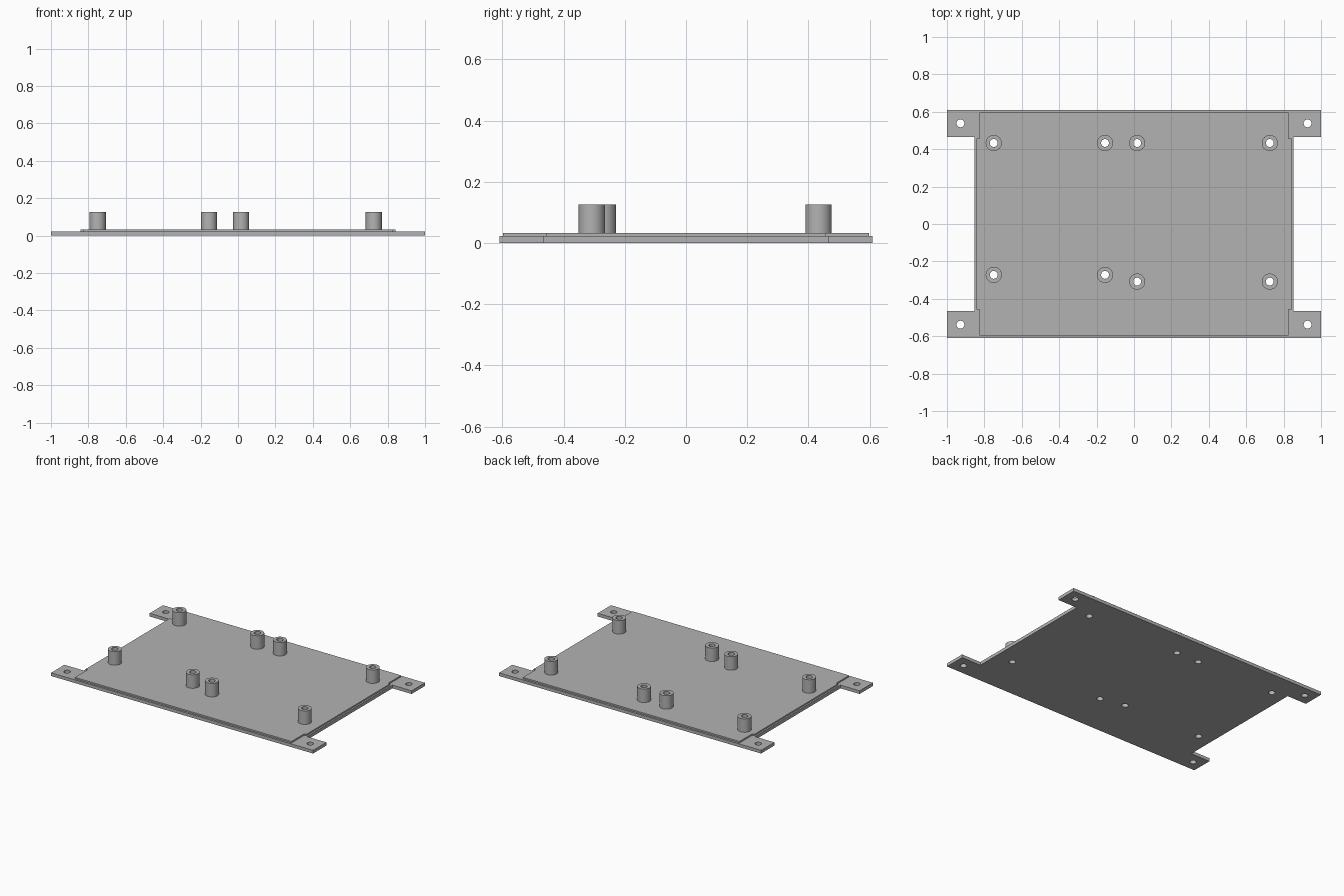
import bpy, bmesh
from math import cos, sin, pi

if "Cube" in bpy.data.objects:
    bpy.data.objects.remove(bpy.data.objects["Cube"])

grey = bpy.data.materials.new("plain grey")
grey.use_nodes = True
colour = (0.45, 0.45, 0.45, 1)
grey.diffuse_color = colour
grey.node_tree.nodes["Principled BSDF"].inputs["Base Color"].default_value = colour


def circle(centre, radius, sides=32):
    x, y = centre
    return [(x + radius * cos(2 * pi * i / sides), y + radius * sin(2 * pi * i / sides))
            for i in range(sides)]


def stepped_outline(outer_x, inner_x, half_y, step_y):
    """Outline whose half width changes from outer_x at the ends to inner_x in the middle."""
    half = [(outer_x, -half_y), (outer_x, -step_y), (inner_x, -step_y),
            (inner_x, step_y), (outer_x, step_y), (outer_x, half_y)]
    return half + [(-x, -y) for x, y in half]


def extrude_profile(name, loops, bottom, top):
    """Fill an outline with its hole loops and extrude it upward."""
    bm = bmesh.new()
    edges = []
    for loop in loops:
        verts = [bm.verts.new((x, y, bottom)) for x, y in loop]
        edges += [bm.edges.new((v, verts[i - 1])) for i, v in enumerate(verts)]
    bmesh.ops.triangle_fill(bm, edges=edges, use_beauty=True)
    result = bmesh.ops.extrude_face_region(bm, geom=bm.faces[:], use_keep_orig=True)
    raised = [g for g in result["geom"] if isinstance(g, bmesh.types.BMVert)]
    bmesh.ops.translate(bm, verts=raised, vec=(0, 0, top - bottom))
    bmesh.ops.recalc_face_normals(bm, faces=bm.faces[:])
    mesh = bpy.data.meshes.new(name)
    bm.to_mesh(mesh)
    bm.free()
    mesh.materials.append(grey)
    obj = bpy.data.objects.new(name, mesh)
    bpy.context.collection.objects.link(obj)
    bpy.ops.object.select_all(action="DESELECT")
    obj.select_set(True)
    bpy.context.view_layer.objects.active = obj
    bpy.ops.object.shade_smooth_by_angle()
    return obj


HOLE = 0.021
BASE_TOP, PANEL_TOP, POST_TOP = 0.022, 0.032, 0.125

# Post positions: a back row, and a front row that differs between the two groups
posts = []
for columns, front_y in (((-0.75, -0.155), -0.272), ((0.017, 0.726), -0.308)):
    posts += [(x, y) for x in columns for y in (front_y, 0.433)]
post_holes = [circle(p, HOLE) for p in posts]
corner_holes = [circle((sx * 0.928, sy * 0.538), HOLE) for sx in (-1, 1) for sy in (-1, 1)]

# Base plate with four mounting tabs
extrude_profile("base_plate",
                [stepped_outline(1, 0.853, 0.61, 0.465)] + corner_holes + post_holes,
                0, BASE_TOP)

# Raised lip panel, slightly wider between the tabs
extrude_profile("raised_panel",
                [stepped_outline(0.827, 0.842, 0.597, 0.457)] + post_holes,
                BASE_TOP, PANEL_TOP)

# Hollow standoff posts
for i, (p, hole) in enumerate(zip(posts, post_holes), 1):
    extrude_profile(f"standoff_post_{i}", [circle(p, 0.043), hole], PANEL_TOP, POST_TOP)
